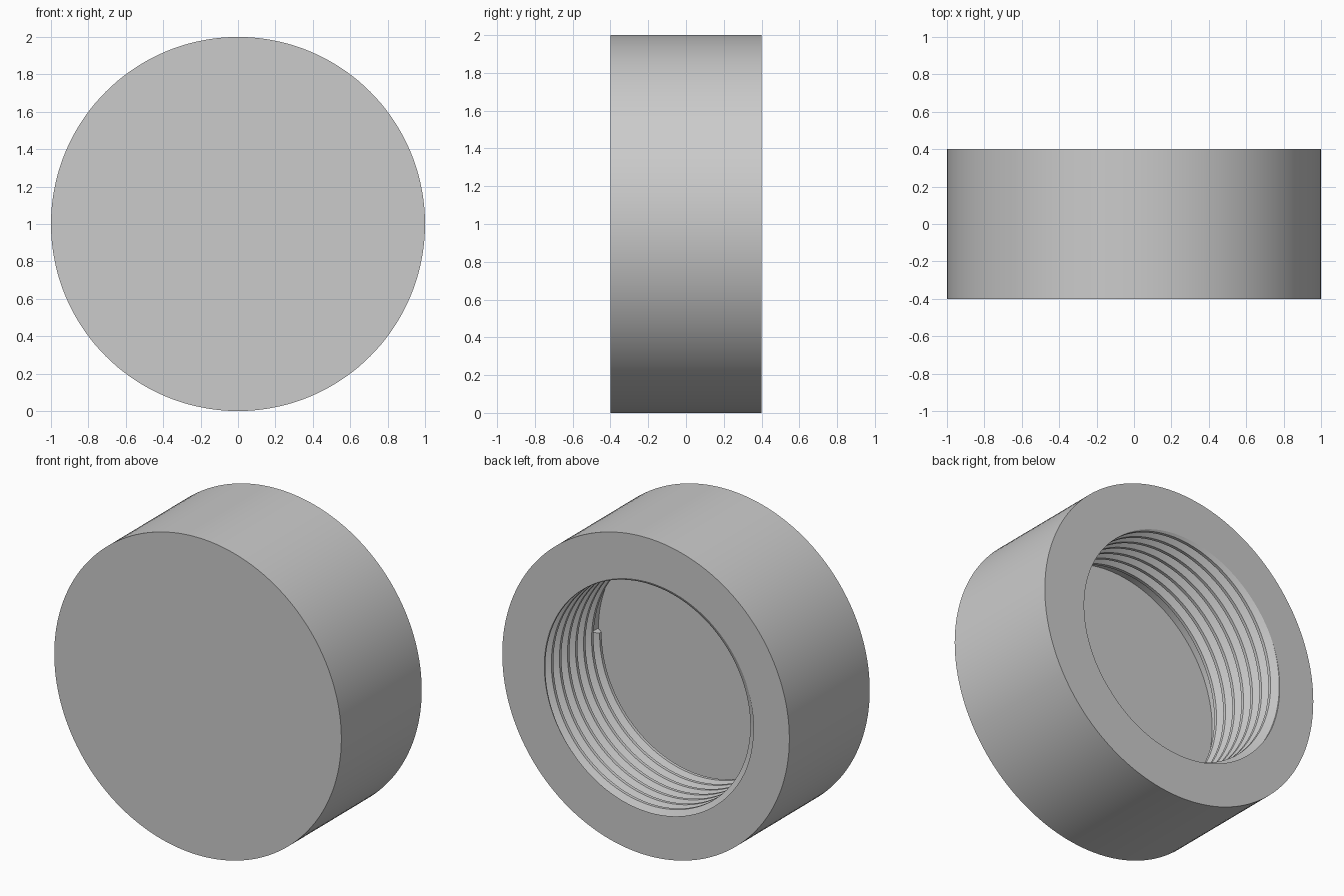
import bpy, bmesh, math

cube = bpy.data.objects.get("Cube")
if cube:
    bpy.data.objects.remove(cube, do_unlink=True)

SEGMENTS = 144
OUTER, BORE, CREST = 1.0, 0.75, 0.707      # radii
FRONT, FLOOR, RIM = -0.4, -0.2, 0.4        # positions along y
PITCH, TURNS = 0.08, 9

grey = bpy.data.materials.new("plain grey")
grey.use_nodes = True
grey.diffuse_color = (0.6, 0.6, 0.6, 1)
grey.node_tree.nodes["Principled BSDF"].inputs["Base Color"].default_value = (0.6, 0.6, 0.6, 1)


def bore_profile(turn):
    """Radius and y along the bore wall, with ridges cut off at the rim."""
    points = [(BORE, FLOOR)]
    first = FLOOR + PITCH * (1.5 - turn)
    for k in range(TURNS):
        centre = first + k * PITCH
        for radius, offset in ((BORE, -7 / 16), (CREST, -1 / 8), (CREST, 1 / 8), (BORE, 7 / 16)):
            points.append((radius, centre + offset * PITCH))
    clipped = [points[0]]
    for (r0, y0), (r1, y1) in zip(points, points[1:]):
        if y1 <= RIM:
            clipped.append((r1, y1))
        elif y0 < RIM:
            t = (RIM - y0) / (y1 - y0)
            clipped.append((r0 + t * (r1 - r0), RIM))
        else:
            clipped.append(clipped[-1])
    return clipped


bm = bmesh.new()


def column(step):
    angle = math.tau * step / SEGMENTS
    profile = [(OUTER, FRONT), (OUTER, RIM)] + bore_profile(step / SEGMENTS)[::-1]
    return [bm.verts.new((r * math.cos(angle), y, 1 + r * math.sin(angle))) for r, y in profile]


# Outer wall, rim and threaded bore, swept round the axis
columns = [column(i) for i in range(SEGMENTS + 1)]
for a, b in zip(columns, columns[1:]):
    for j in range(len(a) - 1):
        bm.faces.new((a[j], a[j + 1], b[j + 1], b[j]))

# Front disc, bore floor and the blunt end of the thread
bm.faces.new([c[0] for c in columns[:-1]])
bm.faces.new([c[-1] for c in columns[:-1]])
bm.faces.new(columns[-1][-5:])

bmesh.ops.remove_doubles(bm, verts=bm.verts, dist=0.00005)
bmesh.ops.recalc_face_normals(bm, faces=bm.faces)
mesh = bpy.data.meshes.new("threaded_cap")
bm.to_mesh(mesh)
bm.free()
mesh.materials.append(grey)
cap = bpy.data.objects.new("threaded_cap", mesh)
bpy.context.collection.objects.link(cap)

bpy.ops.object.select_all(action="DESELECT")
cap.select_set(True)
bpy.context.view_layer.objects.active = cap
bpy.ops.object.shade_smooth_by_angle(angle=math.radians(25))
